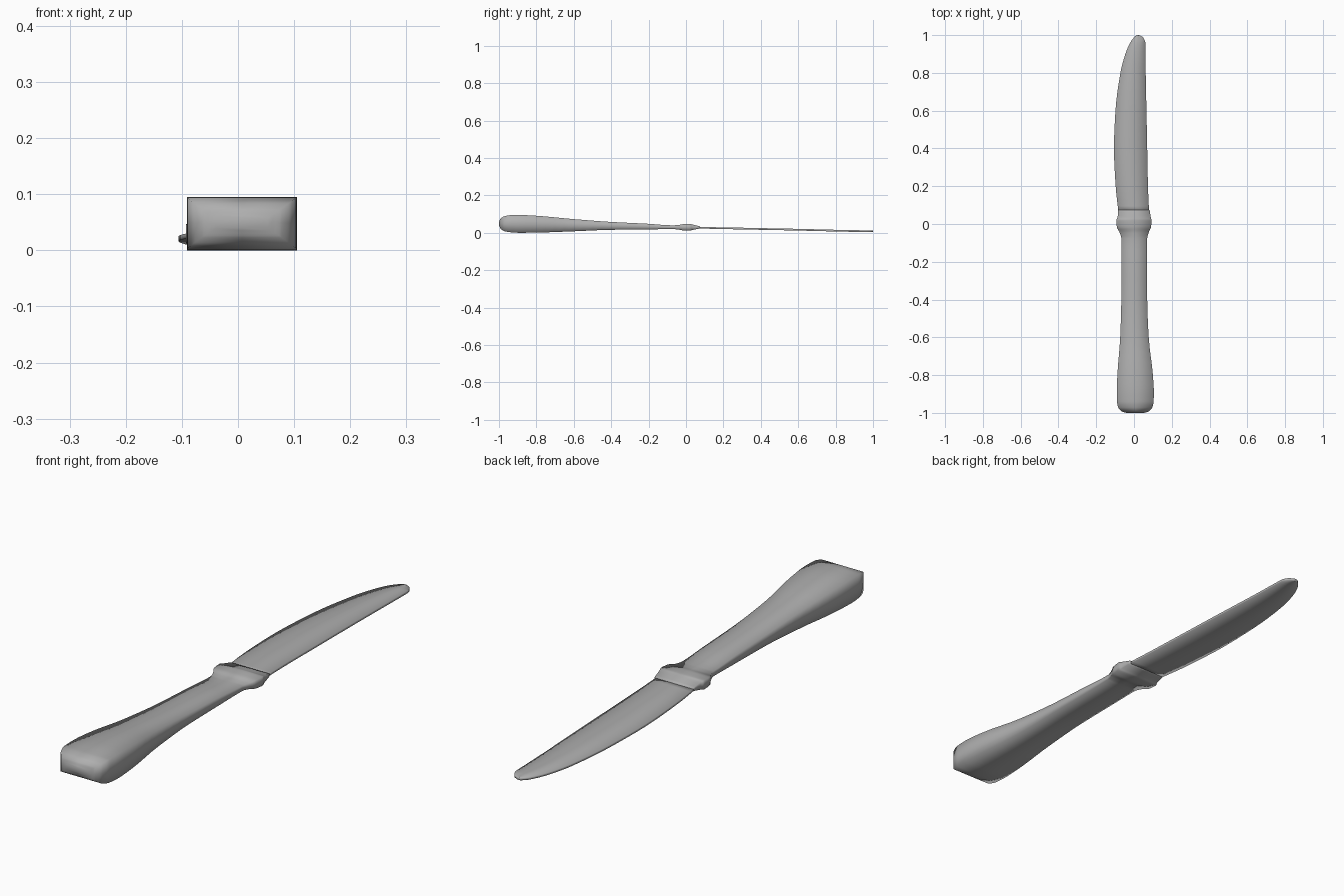
import bpy, bmesh

if "Cube" in bpy.data.objects:
    bpy.data.objects.remove(bpy.data.objects["Cube"])

# Dark grey metal
metal = bpy.data.materials.new("dark_metal")
metal.diffuse_color = (0.43, 0.43, 0.43, 1)
metal.use_nodes = True
metal.node_tree.nodes["Principled BSDF"].inputs["Base Color"].default_value = metal.diffuse_color


def loft(name, stations, steps=4):
    """Loft boxy sections (y, x0, x1, z0, z1), smoothed between stations."""
    rows = []
    n = len(stations)
    for i in range(n - 1):
        p1, p2 = stations[i], stations[i + 1]
        p0, p3 = stations[max(i - 1, 0)], stations[min(i + 2, n - 1)]
        for k in range(steps):
            t = k / steps
            d = p2[0] - p1[0]
            row = [p1[0] + d * t]
            for a in range(1, 5):
                s = (p2[a] - p1[a]) / d
                sa = (p1[a] - p0[a]) / (p1[0] - p0[0]) if i else s
                sb = (p3[a] - p2[a]) / (p3[0] - p2[0]) if i < n - 2 else s
                # limited slopes avoid overshoot
                m1 = 2 * sa * s / (sa + s) * d if sa * s > 0 else 0
                m2 = 2 * sb * s / (sb + s) * d if sb * s > 0 else 0
                h = (2*t**3 - 3*t*t + 1) * p1[a] + (t**3 - 2*t*t + t) * m1
                row.append(h + (3*t*t - 2*t**3) * p2[a] + (t**3 - t*t) * m2)
            rows.append(row)
    rows.append(list(stations[-1]))

    bm = bmesh.new()
    rings = []
    for y, x0, x1, z0, z1 in rows:
        xm, zm = (x0 + x1) / 2, (z0 + z1) / 2
        outline = [(x0, z0), (xm, z0), (x1, z0), (x1, zm),
                   (x1, z1), (xm, z1), (x0, z1), (x0, zm)]
        rings.append([bm.verts.new((x, y, z)) for x, z in outline])
    for a, b in zip(rings, rings[1:]):
        for j in range(8):
            k = (j + 1) % 8
            bm.faces.new((a[j], a[k], b[k], b[j]))
    bm.faces.new(rings[0])
    bm.faces.new(rings[-1])
    bmesh.ops.recalc_face_normals(bm, faces=bm.faces)
    for f in bm.faces:
        f.smooth = True
    mesh = bpy.data.meshes.new(name)
    bm.to_mesh(mesh)
    bm.free()
    mesh.materials.append(metal)
    obj = bpy.data.objects.new(name, mesh)
    bpy.context.collection.objects.link(obj)
    return obj


# Handle with a rounded butt, flowing into the collar
loft("handle_and_collar", [
    (-1.0, -.04, .053, .04, .058),
    (-.992, -.065, .078, .023, .075),
    (-.972, -.083, .096, .009, .088),
    (-.94, -.09, .104, .003, .094),
    (-.89, -.091, .105, 0, .095),
    (-.8, -.088, .10, .001, .091),
    (-.6, -.073, .078, .008, .073),
    (-.4, -.067, .07, .016, .058),
    (-.2, -.066, .069, .018, .048),
    (-.075, -.067, .07, .02, .04),
    (-.045, -.076, .078, .018, .041),
    (-.015, -.091, .09, .013, .046),
    (.02, -.093, .093, .012, .047),
    (.035, -.087, .089, .015, .044),
    (.075, -.083, .083, .023, .034)])

# Blade with curved edge and straight back
loft("blade", [
    (.06, -.082, .08, .023, .031),
    (.2, -.097, .074, .02, .029),
    (.4, -.106, .07, .016, .025),
    (.6, -.098, .066, .012, .021),
    (.8, -.072, .062, .007, .016),
    (.9, -.046, .061, .005, .014),
    (.96, -.02, .06, .004, .013),
    (.988, 0, .048, .003, .012),
    (1.0, .014, .028, .003, .012)])
